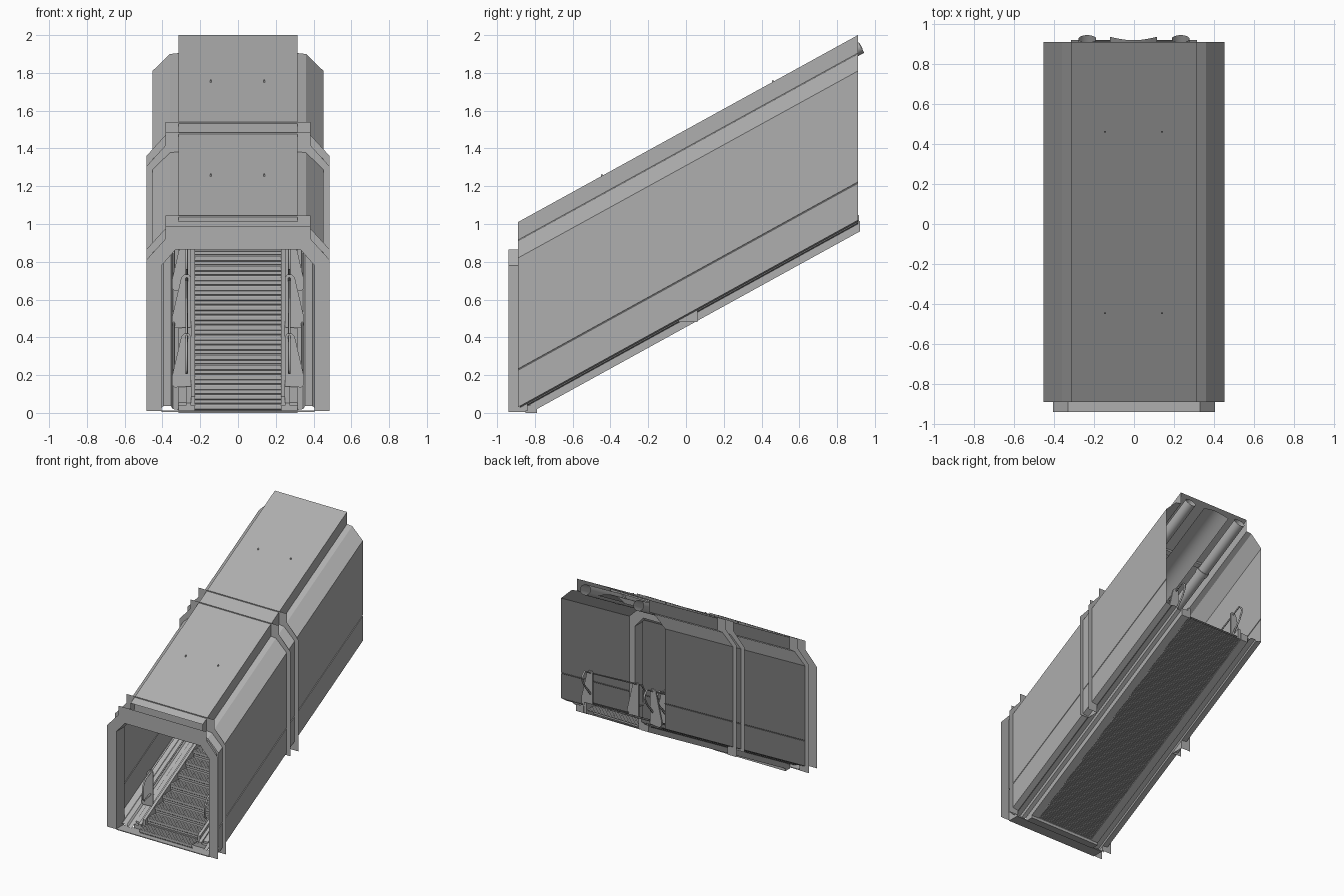
import bpy, bmesh, math

if "Cube" in bpy.data.objects:
    bpy.data.objects.remove(bpy.data.objects["Cube"])

S = 0.55        # slope of the whole tunnel
Y0, Y1 = -0.89, 0.91

grey = bpy.data.materials.new("mid_grey")
grey.diffuse_color = (0.425, 0.425, 0.425, 1)
grey.use_nodes = True
grey.node_tree.nodes["Principled BSDF"].inputs["Base Color"].default_value = grey.diffuse_color


def link(name, data, mirror):
    data.materials.append(grey)
    ob = bpy.data.objects.new(name, data)
    bpy.context.collection.objects.link(ob)
    if mirror:
        ob.modifiers.new("mirror", 'MIRROR')
    return ob


def make(name, verts, faces, mirror=False):
    me = bpy.data.meshes.new(name)
    me.from_pydata(verts, [], faces)
    bm = bmesh.new()
    bm.from_mesh(me)
    bmesh.ops.recalc_face_normals(bm, faces=bm.faces)
    bm.to_mesh(me)
    bm.free()
    return link(name, me, mirror)


def extrude(name, prof, y0=Y0, y1=Y1, closed=True, caps=True, slope=S, mirror=False, rake=False):
    """Sweep an (x, z) profile along y while it climbs; z is measured at Y0."""
    n = len(prof)
    zc = sum(p[1] for p in prof) / n
    verts = []
    for y in (y0, y1):
        for x, z in prof:
            yy = y - 0.42 * (z - zc) if rake else y
            verts.append((x, yy, z + slope * (yy - Y0)))
    faces = [(i, (i + 1) % n, n + (i + 1) % n, n + i) for i in range(n if closed else n - 1)]
    if closed and caps:
        faces += [tuple(range(n)), tuple(range(n, 2 * n))]
    return make(name, verts, faces, mirror)


def rect(x0, x1, z0, z1):
    return [(x0, z0), (x1, z0), (x1, z1), (x0, z1)]


def circle(x, z, r, n=24):
    return [(x + r * math.cos(2 * math.pi * i / n), z + r * math.sin(2 * math.pi * i / n))
            for i in range(n)]


def smooth(ob):
    bpy.ops.object.select_all(action='DESELECT')
    ob.select_set(True)
    bpy.context.view_layer.objects.active = ob
    bpy.ops.object.shade_smooth_by_angle()


def tube(name, pts, r):
    cu = bpy.data.curves.new(name, 'CURVE')
    cu.dimensions = '3D'
    cu.bevel_depth = r
    cu.bevel_resolution = 1
    cu.use_fill_caps = True
    sp = cu.splines.new('POLY')
    sp.points.add(len(pts) - 1)
    for p, c in zip(sp.points, pts):
        p.co = (*c, 1)
    return link(name, cu, True)


# outer shell: raised roof, shoulders, walls with a fine seam
extrude("roof_and_walls", [(0, 1.01), (0.315, 1.01), (0.315, 0.915), (0.36, 0.91), (0.453, 0.82),
                           (0.453, 0.233), (0.449, 0.231), (0.449, 0.227), (0.453, 0.225),
                           (0.453, 0.03)], closed=False, mirror=True)
# side gutters between wall and stair base
extrude("side_gutter", [(0.453, 0.03), (0.405, 0.022), (0.395, 0.03), (0.355, 0.03), (0.345, 0.015),
                        (0.315, 0.01)], y0=-0.88, closed=False, mirror=True)


# portal frames: two flange sheets joined by an inner lining
def portal(name, ya, yb, lift, foot):
    inner = [(0, 0.865), (0.33, 0.865), (0.405, 0.78), (0.405, foot)]
    inner = [(x, z + lift) for x, z in inner]
    for tag, y in (("front", ya), ("back", yb)):
        up = lift + S * (y - ya)
        outer = [(0.485, foot + lift), (0.485, 0.81 + up), (0.385, 0.92 + up),
                 (0.385, 0.99 + up), (0, 0.99 + up)]
        prof = inner + outer
        make(f"{name}_{tag}_flange", [(x, y, z) for x, z in prof],
             [(0, 1, 7, 8), (1, 2, 5, 6, 7), (2, 3, 4, 5)], True)
    extrude(name + "_lining", inner, ya, yb, closed=False, slope=0, mirror=True)


portal("entrance_portal", -0.94, -0.84, 0, 0.01)
portal("middle_portal", -0.04, 0.06, 0.495, -0.015)

# flat entrance sill
extrude("entrance_sill", rect(-0.405, 0.405, 0.006, 0.012), -0.94, -0.85, slope=0)
extrude("base_heel", rect(-0.315, 0.315, 0.0, 0.04), -0.85, -0.79, slope=0)

# ribbed underside of the stair base
count = 200
verts, faces = [], []
for i in range(count * 2 + 1):
    y = -0.825 + (0.92 + 0.825) * i / (count * 2)
    z = -0.033 + S * (y - Y0) + (0.003 if i % 2 else 0)
    verts += [(-0.25, y, z), (0.25, y, z)]
    if i:
        faces.append((2 * i - 2, 2 * i - 1, 2 * i + 1, 2 * i))
make("ribbed_underside", verts, faces)
extrude("base_edge", rect(0.25, 0.315, -0.035, 0.02), -0.825, 0.92, mirror=True)

# stringers along both sides of the steps
extrude("stringer", rect(0.228, 0.25, -0.03, 0.055), -0.83, 0.915, mirror=True)
extrude("stringer_ledge", rect(0.25, 0.275, -0.01, 0.03), -0.85, 0.915, mirror=True)

# steps: stepped sheet with raised grip ribs on every tread
steps = 19
run = (0.91 + 0.90) / steps
rise = run * S
line, ribs = [], []
for i in range(steps):
    y, z = -0.90 + i * run, 0.02 + i * rise
    line += [(y + 0.012, z - rise * 0.75), (y + 0.012, z - rise * 0.45), (y + 0.004, z - rise * 0.4),
             (y + 0.004, z - 0.004), (y, z), (y, z + 0.02), (y + run, z + 0.02)]
    ribs += [(y + run * (k + 0.5) / 8, z + 0.02) for k in range(8)]
line = [(y, max(z, 0.004)) for y, z in line]
make("steps", [(sx * 0.23, y, z) for y, z in line for sx in (-1, 1)],
     [(2 * i, 2 * i + 1, 2 * i + 3, 2 * i + 2) for i in range(len(line) - 1)])
verts, faces = [], []
for y, z in ribs:
    b = len(verts)
    for sx in (-1, 1):
        verts += [(sx * 0.228, y - 0.003, z), (sx * 0.228, y, z + 0.005), (sx * 0.228, y + 0.003, z)]
    faces += [(b, b + 1, b + 4, b + 3), (b + 1, b + 2, b + 5, b + 4),
              (b, b + 1, b + 2), (b + 3, b + 4, b + 5)]
make("tread_ribs", verts, faces)


# handrails: tapered plate posts with bars between them
def climb(y, z):
    return 0.135 + z + S * (y + 0.70)


for n, (ya, yb) in enumerate(((-0.70, -0.13), (0.23, 0.80))):
    for y in (ya, yb):
        prof = [(0.25, 0.005), (0.335, 0), (0.35, 0.015), (0.35, 0.055), (0.30, 0.27),
                (0.285, 0.285), (0.26, 0.285), (0.25, 0.27)]
        extrude(f"handrail_post_{n}", [(x, climb(y, z)) for x, z in prof],
                y - 0.006, y + 0.006, slope=0, mirror=True)
    a, c = ya - 0.10, yb + 0.105
    path = [(ya, 0.10), (a + 0.02, 0.12), (a, 0.15), (a, 0.24), (a + 0.03, 0.275),
            (c - 0.03, 0.265), (c, 0.22), (c, 0.19), (c - 0.03, 0.15), (yb, 0.10)]
    tube(f"handrail_{n}", [(0.272, y, climb(y, z)) for y, z in path], 0.007)
    tube(f"lower_bar_{n}", [(0.34, y, climb(y, 0.03)) for y in (ya, yb)], 0.006)

# ceiling ducts: two open round pipes with collars and a curved centre tray
for x in (0.233,):
    smooth(extrude("ceiling_pipe", circle(x, 0.942, 0.044), -0.82, 0.925,
                   caps=False, mirror=True, rake=True))
    for y in (-0.45, 0.5):
        smooth(extrude("pipe_collar", circle(x, 0.942, 0.05), y - 0.015, y + 0.015,
                       mirror=True, rake=True))
arc = [(-0.12 + 0.235 * i / 12, 0.925 + 0.04 * math.sin(math.pi * i / 12)) for i in range(13)]
smooth(extrude("centre_tray", arc, -0.82, 0.925, closed=False, rake=True))
for y in (-0.45, 0.5):
    extrude("pipe_hanger", rect(-0.30, 0.30, 0.985, 1.0), y - 0.015, y + 0.015)

# small roof bolts
for y in (-0.445, 0.46):
    for x in (-0.145, 0.14):
        extrude("roof_bolt", rect(x - 0.004, x + 0.004, 1.005, 1.02), y - 0.004, y + 0.004)
